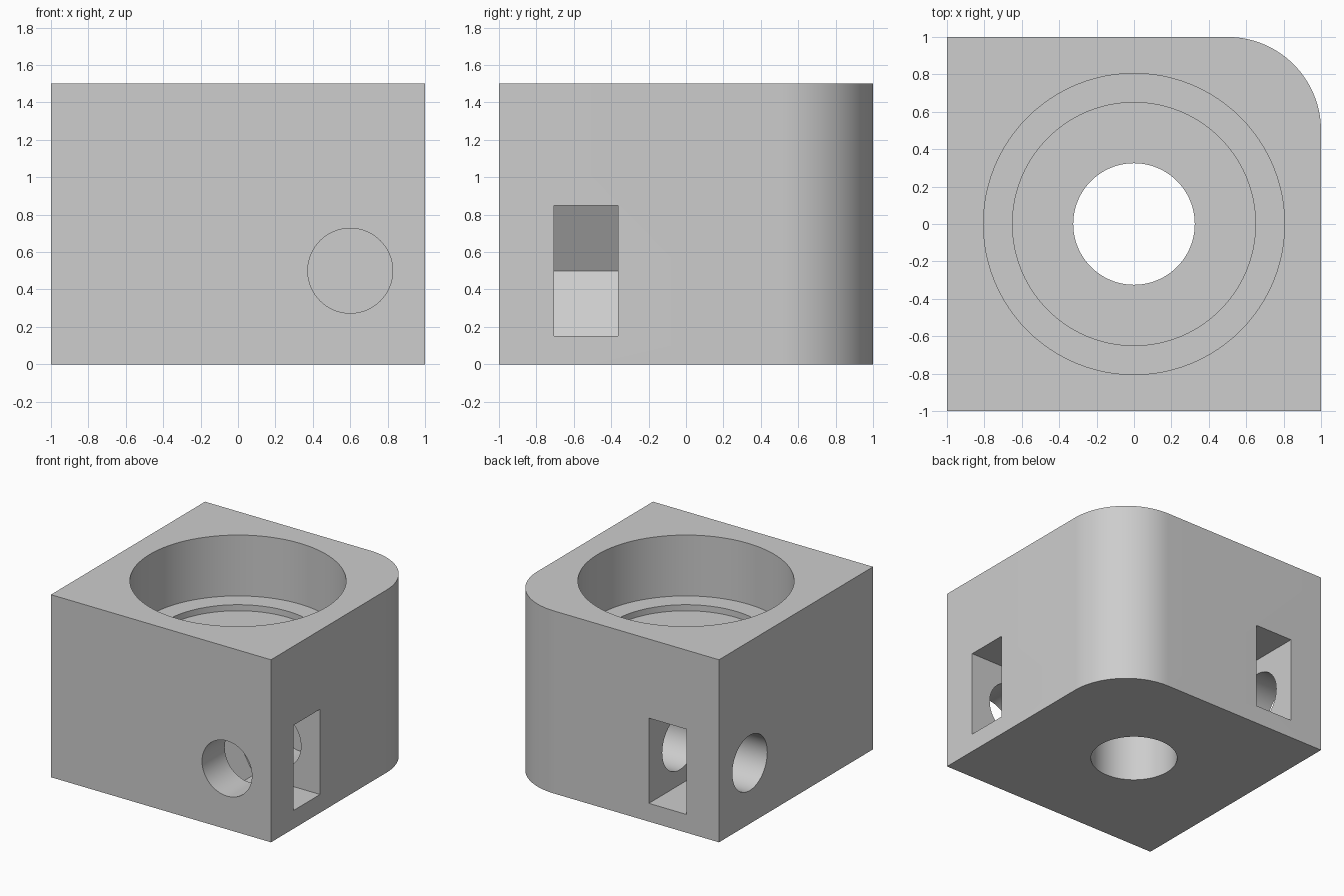
import bpy, bmesh
from math import sin, cos, pi, radians, sqrt

if "Cube" in bpy.data.objects:
    bpy.data.objects.remove(bpy.data.objects["Cube"], do_unlink=True)

grey = bpy.data.materials.new("plain_grey")
grey.use_nodes = True
grey.diffuse_color = (0.61, 0.61, 0.61, 1)
grey.node_tree.nodes["Principled BSDF"].inputs["Base Color"].default_value = (0.61, 0.61, 0.61, 1)


def arc(cx, cy, r, start=0.0, sweep=2 * pi, n=96):
    return [(cx + r * cos(start + sweep * i / n), cy + r * sin(start + sweep * i / n))
            for i in range(n if sweep == 2 * pi else n + 1)]


# Ways to place a flat outline (u, v) pushed along w
def upright(u, v, w): return (u, v, w)
def along_y(u, v, w): return (u, w, v)
def along_x(u, v, w): return (w, u, v)


def prism(name, outline, lo, hi, place):
    bm = bmesh.new()
    low = [bm.verts.new(place(u, v, lo)) for u, v in outline]
    high = [bm.verts.new(place(u, v, hi)) for u, v in outline]
    bm.faces.new(low)
    bm.faces.new(high)
    n = len(outline)
    for i in range(n):
        j = (i + 1) % n
        bm.faces.new((low[i], low[j], high[j], high[i]))
    bmesh.ops.recalc_face_normals(bm, faces=bm.faces)
    mesh = bpy.data.meshes.new(name)
    bm.to_mesh(mesh)
    bm.free()
    mesh.materials.append(grey)
    ob = bpy.data.objects.new(name, mesh)
    bpy.context.collection.objects.link(ob)
    return ob


# Block with one rounded upright corner
corner = arc(0.5, 0.5, 0.5, 0, pi / 2, 32)
block = prism("bearing_block", [(-1, 1), (-1, -1), (1, -1)] + corner, 0, 1.5, upright)

# Stepped bore: wide seat, shallow relief, through hole
cutters = [prism("bore_cutter", arc(0, 0, r), bottom, 1.6, upright)
           for r, bottom in ((0.805, 1.0), (0.65, 0.95), (0.325, -0.1))]

# Blind bolt holes with hexagonal nut slots, mirrored across the diagonal
cu, cv, flat = 0.6, 0.5, 0.35
point = 2 * flat / sqrt(3)
slot = [(1.1, cv - flat), (1.1, cv + flat), (cu - point / 2, cv + flat),
        (cu - point, cv), (cu - point / 2, cv - flat)]
for place in (along_y, along_x):
    cutters.append(prism("bolt_hole_cutter", arc(cu, cv, 0.227, n=64), -1.1, -0.04, place))
    cutters.append(prism("nut_slot_cutter", slot, -0.705, -0.363, place))

# Cut everything out of the block
bpy.ops.object.select_all(action="DESELECT")
bpy.context.view_layer.objects.active = block
block.select_set(True)
for cutter in cutters:
    cutter.hide_render = True
    mod = block.modifiers.new("cut", "BOOLEAN")
    mod.operation = "DIFFERENCE"
    mod.solver = "EXACT"
    mod.object = cutter
    bpy.ops.object.modifier_apply(modifier=mod.name)
for cutter in cutters:
    bpy.data.objects.remove(cutter, do_unlink=True)

bpy.ops.object.shade_smooth_by_angle(angle=radians(30))
